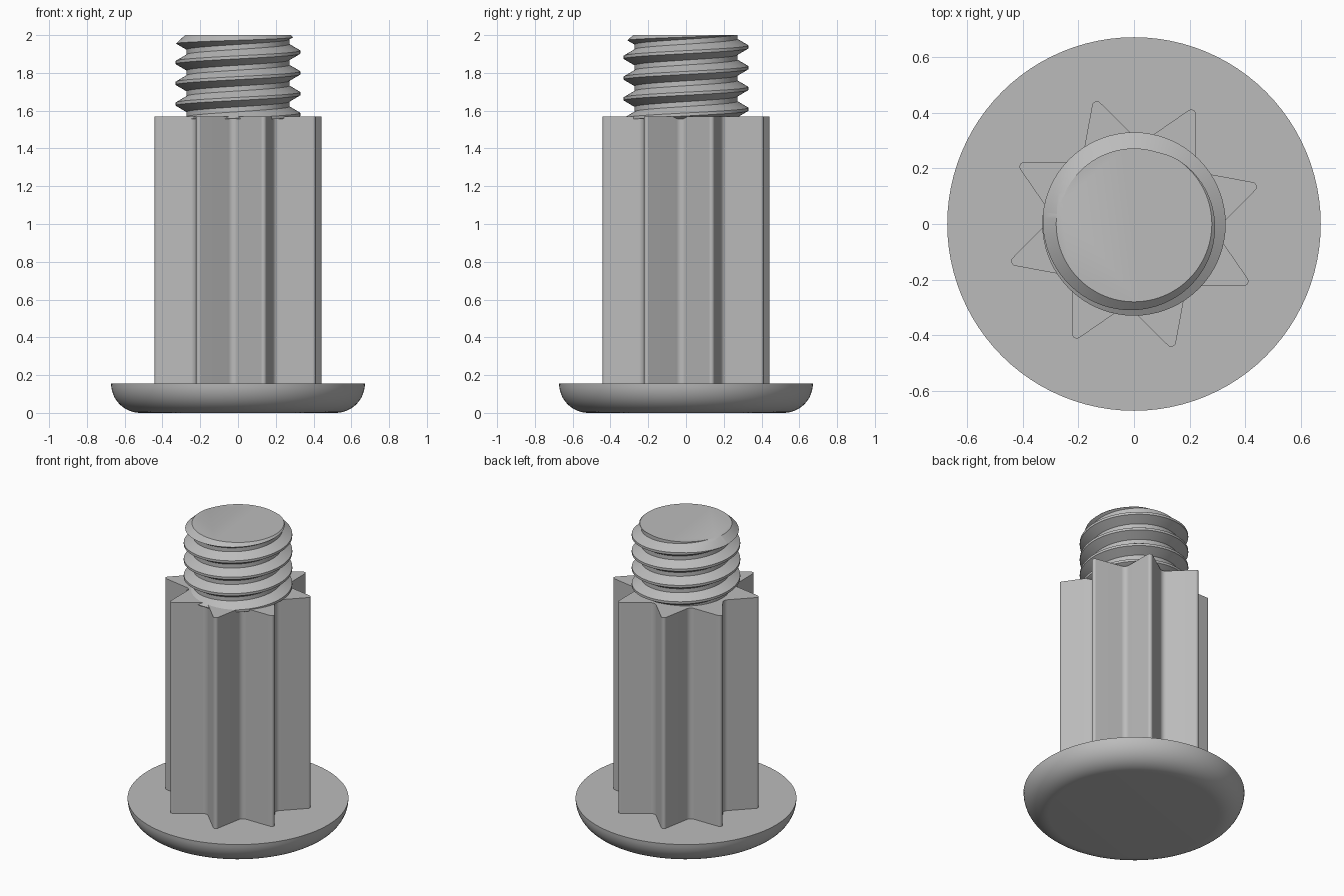
import bpy, bmesh
from math import sin, cos, pi, radians

cube = bpy.data.objects.get("Cube")
if cube:
    bpy.data.objects.remove(cube, do_unlink=True)

steel = bpy.data.materials.new("grey_steel")
steel.use_nodes = True
GREY = (0.5, 0.5, 0.5, 1)
steel.diffuse_color = GREY
steel.node_tree.nodes["Principled BSDF"].inputs["Base Color"].default_value = GREY


def finish(bm, name):
    bmesh.ops.recalc_face_normals(bm, faces=bm.faces)
    mesh = bpy.data.meshes.new(name)
    bm.to_mesh(mesh)
    bm.free()
    mesh.materials.append(steel)
    obj = bpy.data.objects.new(name, mesh)
    bpy.context.collection.objects.link(obj)
    return obj


def activate(obj):
    bpy.ops.object.select_all(action='DESELECT')
    obj.select_set(True)
    bpy.context.view_layer.objects.active = obj


def smooth(obj):
    activate(obj)
    bpy.ops.object.shade_smooth_by_angle(angle=radians(32))


def lathe(name, profile, n=96):
    """Closed solid turned around z from (radius, height) points."""
    bm = bmesh.new()
    rings = [[bm.verts.new((r * cos(2 * pi * i / n), r * sin(2 * pi * i / n), z))
              for i in range(n)] for r, z in profile]
    for a, b in zip(rings, rings[1:]):
        for i in range(n):
            k = (i + 1) % n
            bm.faces.new((a[i], a[k], b[k], b[i]))
    bm.faces.new(rings[0])
    bm.faces.new(rings[-1])
    return finish(bm, name)


# Head: flat disc with a rounded lower edge
HEAD_R, HEAD_H = 0.672, 0.155
steps = 12
head_profile = [(HEAD_R - HEAD_H + HEAD_H * sin(pi / 2 * i / steps),
                 HEAD_H - HEAD_H * cos(pi / 2 * i / steps)) for i in range(steps + 1)]
smooth(lathe("head", head_profile))

# Shank: eight-pointed star prism with rounded tips and valleys
TEETH, TIP_R, VALLEY_R, TURN = 8, 0.482, 0.292, 17.5
TIP_HALF, VALLEY_HALF = 27.5, 50


def corner(direction, radius, fillet, half, inward):
    sign = 1 if inward else -1
    c = radius + sign * fillet / sin(radians(half))
    face = direction + (180 if inward else 0)
    sweep = sign * (90 - half)
    pts = []
    for i in range(9):
        a = radians(face + sweep * (1 - i / 4))
        pts.append((c * cos(radians(direction)) + fillet * cos(a),
                    c * sin(radians(direction)) + fillet * sin(a)))
    return pts


outline = []
for t in range(TEETH):
    a = TURN + t * 360 / TEETH
    outline += corner(a, TIP_R, 0.017, TIP_HALF, False)
    outline += corner(a + 180 / TEETH, VALLEY_R, 0.035, VALLEY_HALF, True)
bm = bmesh.new()
base = bm.faces.new([bm.verts.new((x, y, 0.15)) for x, y in outline])
top = bmesh.ops.extrude_face_region(bm, geom=[base], use_keep_orig=True)
for v in top["geom"]:
    if isinstance(v, bmesh.types.BMVert):
        v.co.z = 1.57
smooth(finish(bm, "star_shank"))

# Thread: right-handed helical sweep of a trapezoid profile
PITCH, CREST_R, ROOT_R, N = 0.11, 0.33, 0.272, 72
TURNS = 7
section = [(CREST_R, -0.008), (CREST_R, 0.008), (ROOT_R, 0.042), (ROOT_R, PITCH - 0.042)]
start = 1.965 - 5 * PITCH
bm = bmesh.new()
rows = []
for k in range(TURNS * N + 1):
    a = pi + 2 * pi * k / N
    rows.append([bm.verts.new((r * cos(a), r * sin(a), start + PITCH * k / N + dz))
                 for r, dz in section])
for k in range(TURNS * N):
    a, b = rows[k][:], rows[k + 1][:]
    if k + 1 + N < len(rows):
        a.append(rows[k + N][0])
        b.append(rows[k + 1 + N][0])
    for j in range(len(a) - 1):
        bm.faces.new((a[j], b[j], b[j + 1], a[j + 1]))
for z, direction in ((1.54, -1), (2.03, 1)):
    cut = bmesh.ops.bisect_plane(bm, geom=bm.verts[:] + bm.edges[:] + bm.faces[:],
                                 plane_co=(0, 0, z), plane_no=(0, 0, direction),
                                 clear_outer=True)
    rim = [e for e in cut["geom_cut"] if isinstance(e, bmesh.types.BMEdge)]
    bmesh.ops.edgeloop_fill(bm, edges=rim)
thread = finish(bm, "threaded_end")

# Trim the thread to length with a chamfered tip
trim = lathe("thread_trim", [(0.4, 1.555), (0.4, 1.89), (0.28, 2.0)])
trim.hide_render = True
mod = thread.modifiers.new("trim", 'BOOLEAN')
mod.operation = 'INTERSECT'
mod.solver = 'EXACT'
mod.object = trim
activate(thread)
bpy.ops.object.modifier_apply(modifier=mod.name)
bpy.data.objects.remove(trim, do_unlink=True)
smooth(thread)
